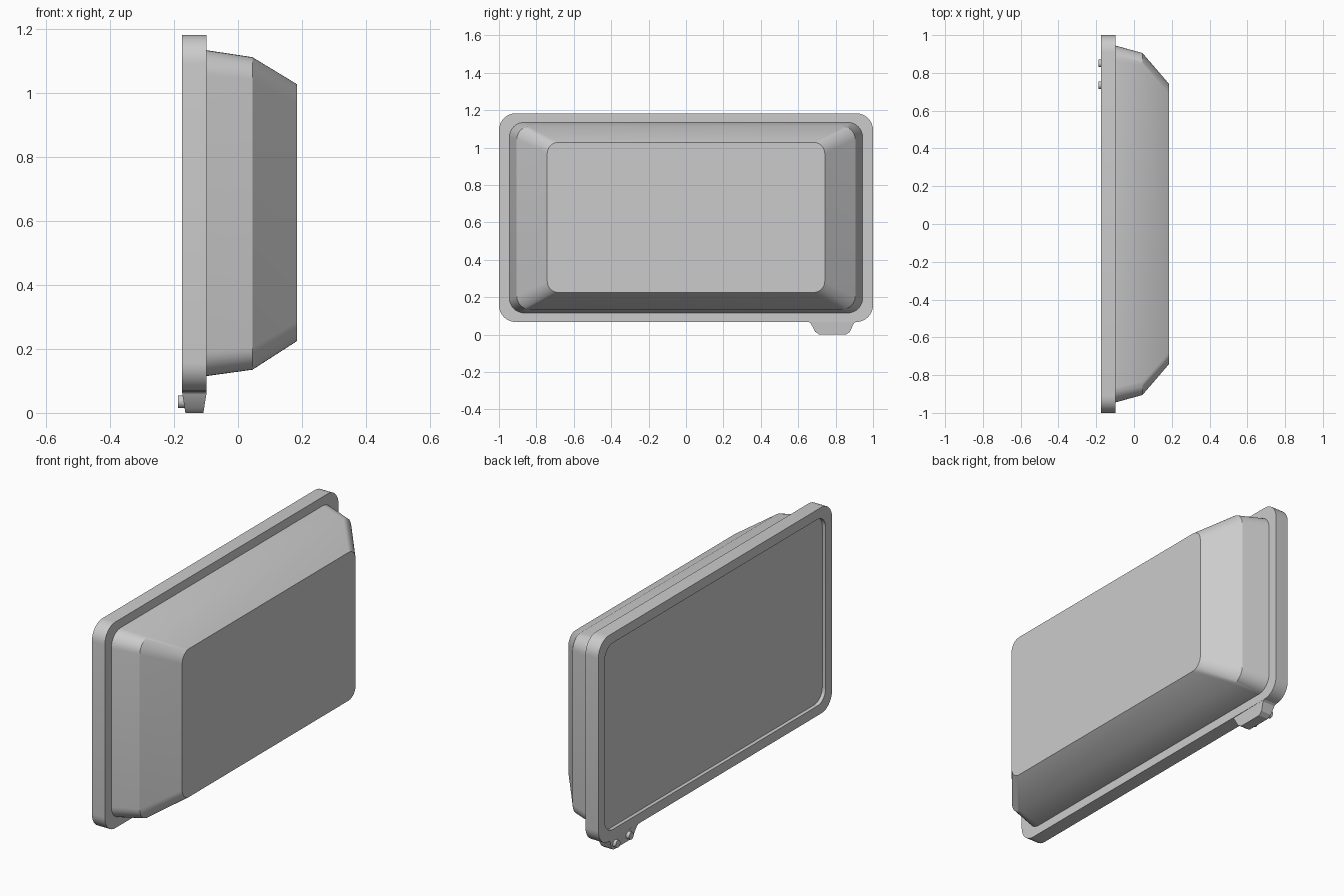
import bpy, bmesh, math
from mathutils import Vector

cube = bpy.data.objects.get("Cube")
if cube:
    bpy.data.objects.remove(cube, do_unlink=True)

grey = bpy.data.materials.new("plain_grey")
grey.use_nodes = True
GREY = (0.6, 0.6, 0.6, 1)
grey.diffuse_color = GREY
grey.node_tree.nodes["Principled BSDF"].inputs["Base Color"].default_value = GREY


def rounded_ring(x, half_y, bottom, top, radius, steps=8):
    """Rounded rectangle in the plane at x."""
    mid, half_z = (bottom + top) / 2, (top - bottom) / 2
    ring = []
    for quarter, (sy, sz) in enumerate([(1, 1), (-1, 1), (-1, -1), (1, -1)]):
        for i in range(steps + 1):
            a = (quarter + i / steps) * math.pi / 2
            ring.append((x, sy * (half_y - radius) + radius * math.cos(a),
                         mid + sz * (half_z - radius) + radius * math.sin(a)))
    return ring


def loft(name, rings):
    """Skin a stack of matching rings and cap both ends."""
    bm = bmesh.new()
    loops = [[bm.verts.new(p) for p in ring] for ring in rings]
    for a, b in zip(loops, loops[1:]):
        for i in range(len(a)):
            j = (i + 1) % len(a)
            bm.faces.new((a[i], a[j], b[j], b[i]))
    bm.faces.new(loops[0])
    bm.faces.new(loops[-1])
    bmesh.ops.recalc_face_normals(bm, faces=bm.faces)
    mesh = bpy.data.meshes.new(name)
    bm.to_mesh(mesh)
    bm.free()
    mesh.materials.append(grey)
    obj = bpy.data.objects.new(name, mesh)
    bpy.context.collection.objects.link(obj)
    bpy.ops.object.select_all(action="DESELECT")
    obj.select_set(True)
    bpy.context.view_layer.objects.active = obj
    bpy.ops.object.shade_smooth_by_angle(angle=math.radians(30))
    return obj


# Flat frame with a recessed panel on its -x face
loft("frame", [
    rounded_ring(-0.155, 0.945, 0.12, 1.13, 0.07),
    rounded_ring(-0.175, 0.945, 0.12, 1.13, 0.07),
    rounded_ring(-0.175, 1.0, 0.067, 1.183, 0.09),
    rounded_ring(-0.098, 1.0, 0.067, 1.183, 0.09),
])

# Tapered back cover
loft("back_cover", [
    rounded_ring(-0.10, 0.945, 0.115, 1.135, 0.08),
    rounded_ring(0.045, 0.905, 0.135, 1.113, 0.07),
    rounded_ring(0.185, 0.742, 0.225, 1.028, 0.06),
])

# Small tab under the frame, thinner towards its lower edge
profile = [(0.65, 0.07), (0.667, 0.06), (0.69, 0.015), (0.712, 0),
           (0.855, 0), (0.877, 0.015), (0.897, 0.06), (0.92, 0.075)]
profile += [(0.92, 0.1), (0.65, 0.1)]


def tab_side(face_x, slope):
    return [(face_x + slope * max(0, 0.065 - z), y, z) for y, z in profile]


loft("tab", [tab_side(-0.175, 0.16), tab_side(-0.098, -0.16)])

# Two round buttons on the tab
for name, y in (("button_inner", 0.735), ("button_outer", 0.85)):
    loft(name, [[(x, y + 0.02 * math.cos(i * math.tau / 20),
                  0.035 + 0.02 * math.sin(i * math.tau / 20)) for i in range(20)]
                for x in (-0.188, -0.15)])
